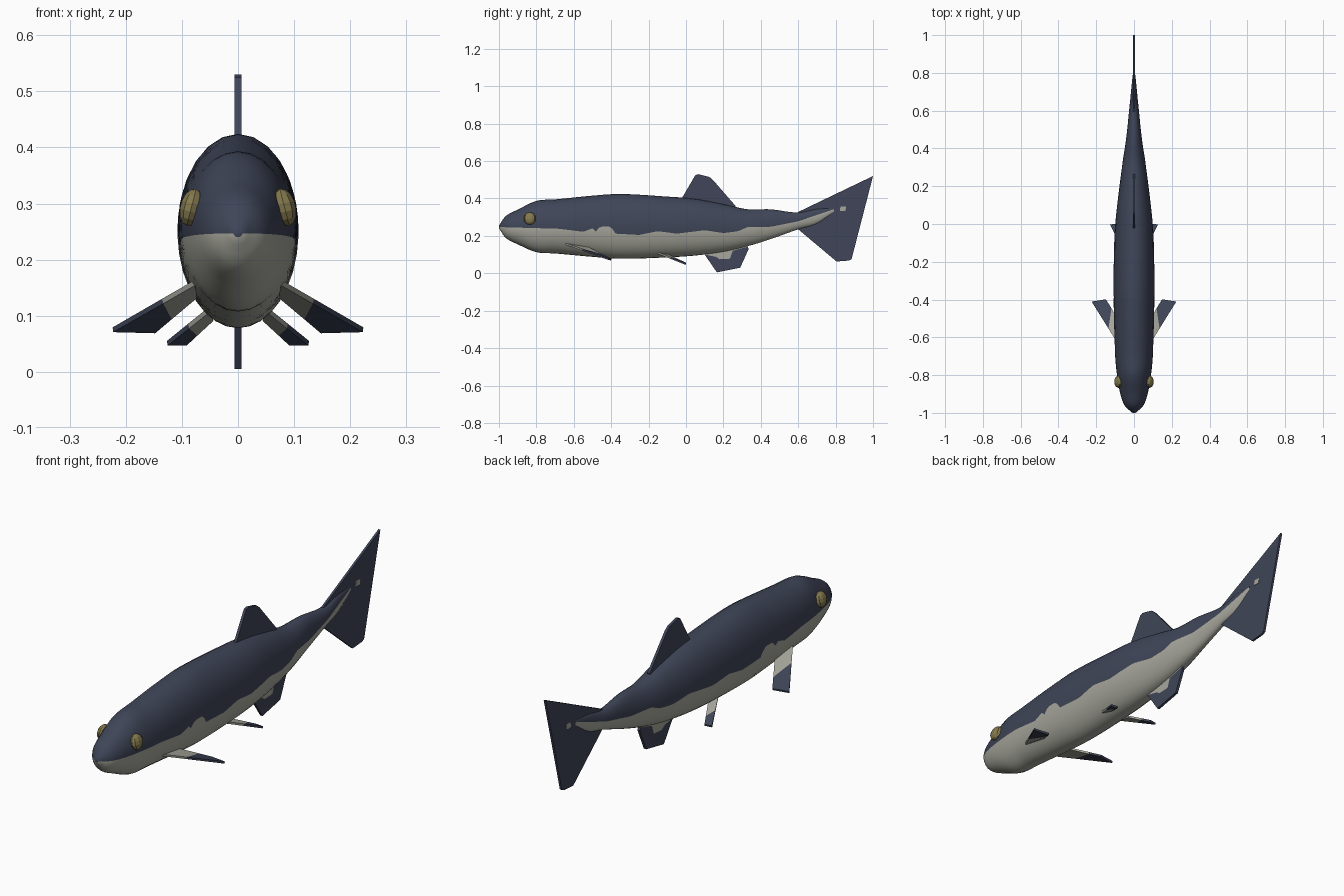
import bpy, bmesh, math
from mathutils import Vector, Matrix

if "Cube" in bpy.data.objects:
    bpy.data.objects.remove(bpy.data.objects["Cube"])


def material(name, rgb):
    m = bpy.data.materials.new(name)
    m.use_nodes = True
    m.diffuse_color = (*rgb, 1)
    m.node_tree.nodes["Principled BSDF"].inputs["Base Color"].default_value = (*rgb, 1)
    return m


SLATE = material("slate blue", (0.05, 0.06, 0.098))
PALE = material("pale belly", (0.39, 0.39, 0.34))
GOLD = material("eye gold", (0.23, 0.19, 0.075))


def finish(name, bm, mats, smooth=False):
    mesh = bpy.data.meshes.new(name)
    bmesh.ops.recalc_face_normals(bm, faces=bm.faces)
    bm.to_mesh(mesh)
    bm.free()
    for m in mats:
        mesh.materials.append(m)
    ob = bpy.data.objects.new(name, mesh)
    bpy.context.collection.objects.link(ob)
    if smooth:
        bpy.ops.object.select_all(action='DESELECT')
        ob.select_set(True)
        bpy.context.view_layer.objects.active = ob
        bpy.ops.object.shade_smooth_by_angle(angle=math.radians(50))
    return ob


def sample(table, y, smooth=True):
    """Interpolate the rows of a table whose first column is y."""
    i = 0
    while i < len(table) - 2 and y > table[i + 1][0]:
        i += 1
    a, b = table[i], table[i + 1]
    p, n = table[max(i - 1, 0)], table[min(i + 2, len(table) - 1)]
    h = b[0] - a[0]
    t = min(max((y - a[0]) / h, 0), 1)
    out = []
    for k in range(1, len(a)):
        if not smooth:
            out.append(a[k] + (b[k] - a[k]) * t)
            continue
        ma = (b[k] - p[k]) / (b[0] - p[0]) * h
        mb = (n[k] - a[k]) / (n[0] - a[0]) * h
        out.append((2*t**3 - 3*t*t + 1) * a[k] + (t**3 - 2*t*t + t) * ma
                   + (3*t*t - 2*t**3) * b[k] + (t**3 - t*t) * mb)
    return out


# Body sections: y, top, bottom, half width
SECTIONS = [
    (-1, .255, .24, .008), (-.965, .305, .19, .047), (-.9, .34, .155, .072),
    (-.8, .387, .113, .09), (-.7, .395, .106, .1), (-.5, .415, .088, .106),
    (-.35, .424, .078, .108), (-.1, .41, .085, .105), (.05, .398, .095, .095),
    (.2, .37, .115, .077), (.33, .342, .145, .06), (.45, .342, .182, .042),
    (.6, .325, .235, .026), (.7, .345, .265, .016), (.79, .35, .325, .007)]
# Height of the wavy line between back and belly
WATERLINE = [
    (-1, .247), (-.68, .238), (-.55, .222), (-.5, .24), (-.48, .222), (-.46, .25),
    (-.4, .25), (-.38, .212), (-.25, .205), (-.15, .225), (-.05, .212), (.1, .23),
    (.2, .215), (.28, .225), (.33, .248), (.45, .248), (.6, .278), (.79, .342)]

# Body: each ring is split exactly at the colour line
bm = bmesh.new()
HALF, STEPS = 14, 100
rings = []
for s in range(STEPS + 1):
    y = -1 + 1.79 * (s / STEPS) ** 1.15
    top, low, wide = sample(SECTIONS, y)
    line, = sample(WATERLINE, y, False)
    mid, tall = (top + low) / 2, (top - low) / 2
    start = math.asin(max(-.9, min(.9, (line - mid) / tall)))
    ring = []
    for k in range(2 * HALF):
        if k < HALF:
            a = start + (math.pi - 2 * start) * k / HALF
        else:
            a = math.pi - start + (math.pi + 2 * start) * (k - HALF) / HALF
        ring.append(bm.verts.new((wide * math.cos(a), y, mid + tall * math.sin(a))))
    rings.append(ring)
for r, q in zip(rings, rings[1:]):
    for k in range(2 * HALF):
        j = (k + 1) % (2 * HALF)
        f = bm.faces.new((r[k], r[j], q[j], q[k]))
        f.material_index = int(k >= HALF)
bm.faces.new(rings[0])
bm.faces.new(rings[-1])
finish("body", bm, [SLATE, PALE], True)


def fin(name, points, faces, thick=.012):
    """Thin slab from 3D points; each face is (material index, point indices)."""
    bm = bmesh.new()
    vs = [bm.verts.new(p) for p in points]
    for mat, ids in faces:
        bm.faces.new([vs[i] for i in ids]).material_index = mat
    ob = finish(name, bm, [SLATE, PALE])
    mod = ob.modifiers.new("thickness", 'SOLIDIFY')
    mod.thickness, mod.offset = thick, 0
    return ob


def upright(outline):
    return [(0, y, z) for y, z in outline]


# Fins on the centre line
fin("dorsal_fin", upright([(-.03, .37), (-.02, .405), (.05, .525), (.065, .53), (.125, .515),
                           (.145, .498), (.265, .36), (.25, .32)]), [(0, range(8))])
fin("tail_fin", upright([(.56, .3), (.6, .328), (1, .52), (.885, .075), (.87, .068),
                         (.805, .063), (.6, .235)]), [(0, range(7))], .01)
fin("anal_fin", upright([(.09, .14), (.1, .1), (.16, .088), (.18, .075), (.235, .078),
                         (.25, .12), (.33, .142), (.35, .175), (.165, .005), (.29, .03),
                         (.335, .13)]),
    [(1, range(8)), (0, (1, 8, 9, 10, 6, 5, 4, 3, 2))])

# Small pale spot on both sides of the tail fin
for side, label in ((1, "left"), (-1, "right")):
    fin("tail_spot_" + label, [(side * .0055, y, z) for y, z in
        ((.822, .334), (.852, .332), (.856, .356), (.826, .358))], [(1, range(4))], .002)


# Paired fins: pale root and dark tip, split part of the way along
def paired_fin(name, root_front, tip_front, tip_back, root_back, cut_front, cut_back):
    for side, label in ((1, "left"), (-1, "right")):
        a, b, c, d = [Vector((side * p[0], p[1], p[2]))
                      for p in (root_front, tip_front, tip_back, root_back)]
        e, f = a.lerp(b, cut_front), d.lerp(c, cut_back)
        fin(label + "_" + name, [a, e, f, d, b, c],
            [(1, (0, 1, 2, 3)), (0, (1, 4, 5, 2))], .009)


paired_fin("pectoral_fin", (.075, -.65, .16), (.223, -.412, .075),
           (.148, -.4, .073), (.075, -.52, .135), .4, .6)
paired_fin("pelvic_fin", (.05, -.16, .112), (.126, -.004, .051),
           (.092, 0, .051), (.045, -.09, .095), .5, .6)

# Eyes: flattened low-poly balls leaning inward at the top
for side, label in ((1, "left"), (-1, "right")):
    bm = bmesh.new()
    bmesh.ops.create_uvsphere(bm, u_segments=10, v_segments=7, radius=1)
    place = (Matrix.Translation((side * .083, -.835, .293))
             @ Matrix.Rotation(-side * .25, 4, 'Y')
             @ Matrix.Diagonal((.021, .033, .034, 1)))
    bmesh.ops.transform(bm, matrix=place, verts=bm.verts)
    finish(label + "_eye", bm, [GOLD])
